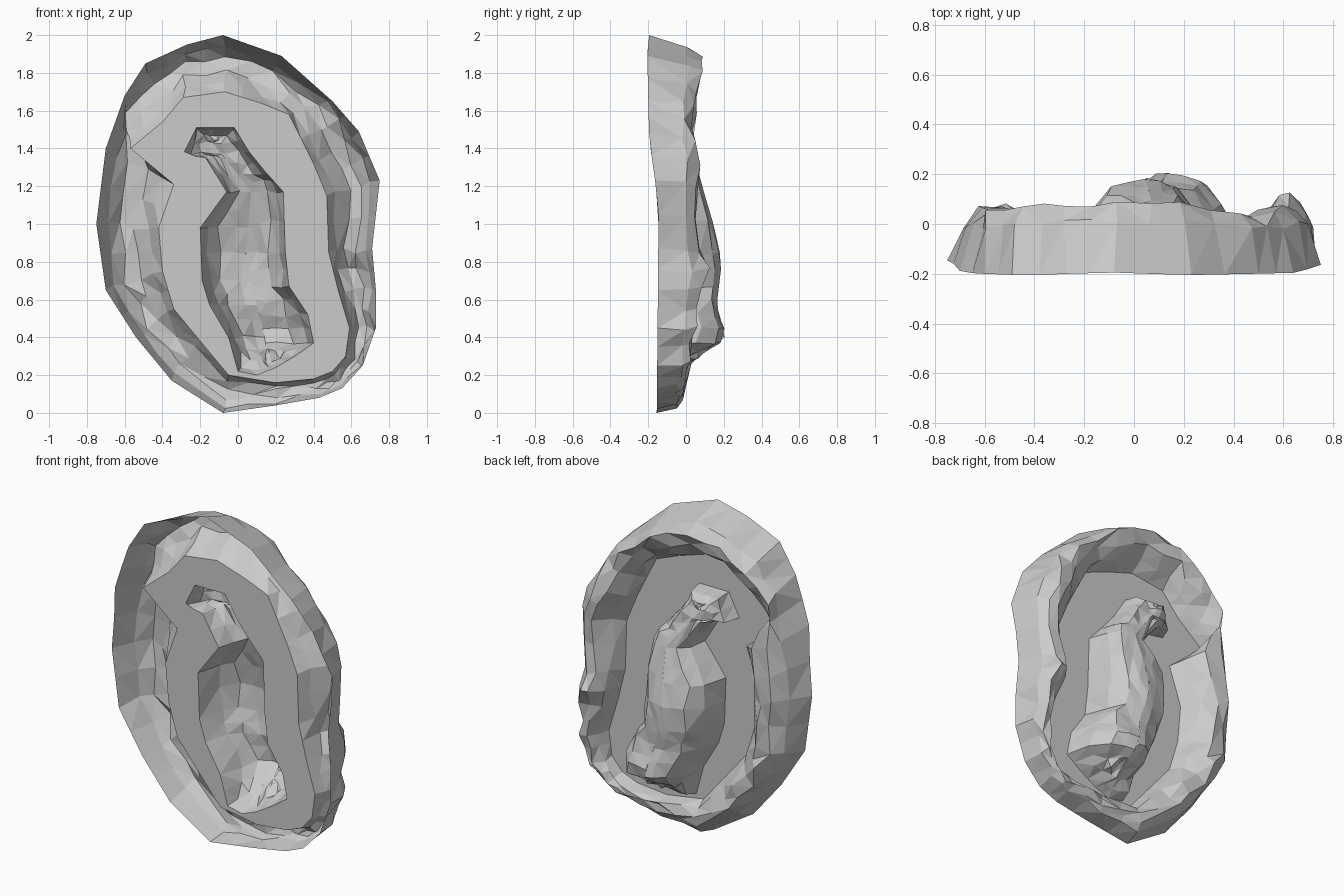
import bpy, bmesh, math, random
from mathutils import Vector

if "Cube" in bpy.data.objects:
    bpy.data.objects.remove(bpy.data.objects["Cube"])

random.seed(4)

# Outlines seen from the front (x, z), clockwise from the top, index-matched
OUTER = [(-.08, 2), (.23, 1.89), (.5, 1.65), (.64, 1.49), (.75, 1.23), (.71, .87), (.73, .65),
         (.73, .45), (.66, .25), (.55, .13), (.43, .08), (.2, .04), (-.08, 0), (-.35, .17),
         (-.54, .4), (-.7, .65), (-.75, 1), (-.7, 1.4), (-.6, 1.68), (-.49, 1.85), (-.27, 1.95)]
WEB = [(-.07, 1.7), (.12, 1.64), (.27, 1.58), (.4, 1.32), (.47, 1.15), (.48, .85), (.53, .65),
       (.59, .45), (.57, .3), (.5, .22), (.4, .18), (.2, .16), (-.05, .2), (-.2, .38),
       (-.34, .55), (-.4, .75), (-.42, .98), (-.34, 1.21), (-.57, 1.4), (-.4, 1.54), (-.29, 1.67)]
HOLE = [(-.12, 1.51), (-.02, 1.51), (.06, 1.38), (.15, 1.27), (.24, 1.17), (.25, .85), (.27, .67),
        (.37, .52), (.4, .37), (.3, .3), (.2, .24), (.1, .2), (0, .22), (-.05, .4),
        (-.15, .57), (-.19, .7), (-.2, .98), (-.06, 1.17), (-.17, 1.35), (-.29, 1.37), (-.22, 1.51)]

WEB_Y = -.1
# Depth and position tables along z
FRONT = [(0, -.155), (.5, -.15), (1.1, -.145), (1.45, -.195), (1.9, -.205), (2, -.195)]
RIDGE = [(0, -.03), (.2, .01), (.45, .05), (.75, .065), (1, .06), (1.35, .08), (1.55, .045), (1.7, .06), (1.85, .09)]
SPINE_X = [(.3, .16), (.5, .12), (.8, .04), (1.17, .07), (1.45, -.15)]
BUMP_Y = [(.2, -.05), (.3, .06), (.38, .2), (.43, .21), (.55, .16), (.8, .19), (1, .145), (1.15, .1), (1.3, .06), (1.45, .05)]
# Local lumps on the rim: x, z, height
LUMPS = [(-.52, .95, .05), (.58, .75, .07), (-.5, .6, .02)]


def curve(table, z):
    """Piecewise linear lookup."""
    if z <= table[0][0]:
        return table[0][1]
    for (z0, v0), (z1, v1) in zip(table, table[1:]):
        if z <= z1:
            return v0 + (v1 - v0) * (z - z0) / (z1 - z0)
    return table[-1][1]


def lump(x, z):
    return sum(h * math.exp(-((x - a) ** 2 + (z - b) ** 2) / .012) for a, b, h in LUMPS)


def refine(loop):
    """Add a midpoint to every edge."""
    out = []
    for i, p in enumerate(loop):
        a, b = Vector(p), Vector(loop[(i + 1) % len(loop)])
        out += [a, (a + b) / 2]
    return out


def ring(a, b, t, depth, jitter=0.0):
    """Blend two loops and place the result at a depth y."""
    pts = []
    for p, q in zip(a, b):
        c = p.lerp(q, t)
        j = [random.uniform(-jitter, jitter) for _ in range(3)]
        y = depth(c.y) + j[1] + (lump(c.x, c.y) if jitter else 0)
        pts.append(Vector((c.x + j[0], y, c.y + j[2])))
    return pts


def loft(name, rings):
    """Skin a list of rings with flat triangles."""
    bm = bmesh.new()
    rows = [[bm.verts.new(p) for p in r] for r in rings]
    n = len(rows[0])
    for a, b in zip(rows, rows[1:]):
        for i in range(n):
            k = (i + 1) % n
            bm.faces.new((a[i], a[k], b[k], b[i]))
    bmesh.ops.triangulate(bm, faces=bm.faces[:])
    bmesh.ops.remove_doubles(bm, verts=bm.verts[:], dist=.002)
    me = bpy.data.meshes.new(name)
    bm.to_mesh(me)
    bm.free()
    ob = bpy.data.objects.new(name, me)
    bpy.context.collection.objects.link(ob)
    return ob


outer, web, hole = refine(OUTER), refine(WEB), refine(HOLE)
# Centre line of the bulge, one target per hole point
spine = []
for p in hole:
    z = min(max(p.y, .34), 1.43)
    spine.append(Vector((curve(SPINE_X, z), z)))


def front(z): return curve(FRONT, z)
def ridge(z): return curve(RIDGE, z)
def bump(z): return curve(BUMP_Y, z)
def flat(z): return WEB_Y


# Rough raised rim, open towards the front
loft("rim", [ring(outer, web, 0, front),
             ring(outer, web, .17, lambda z: ridge(z) * .5 - .04, .014),
             ring(outer, web, .36, lambda z: ridge(z) - .005, .018),
             ring(outer, web, .6, lambda z: ridge(z) * .8 - .01, .018),
             ring(outer, web, .85, lambda z: -.03, .012),
             ring(outer, web, 1, flat)])

# Flat web between the rim and the central bulge
loft("flat_web", [ring(web, hole, 0, flat), ring(web, hole, 1, flat)])

# Hollow bulge pushed out to the back
loft("central_bulge", [ring(hole, spine, 0, flat),
                       ring(hole, spine, .16, lambda z: bump(z) * .5 - .03, .012),
                       ring(hole, spine, .42, lambda z: bump(z) * .85 - .005, .016),
                       ring(hole, spine, .75, lambda z: bump(z) - .01, .01),
                       ring(hole, spine, 1, bump)])
